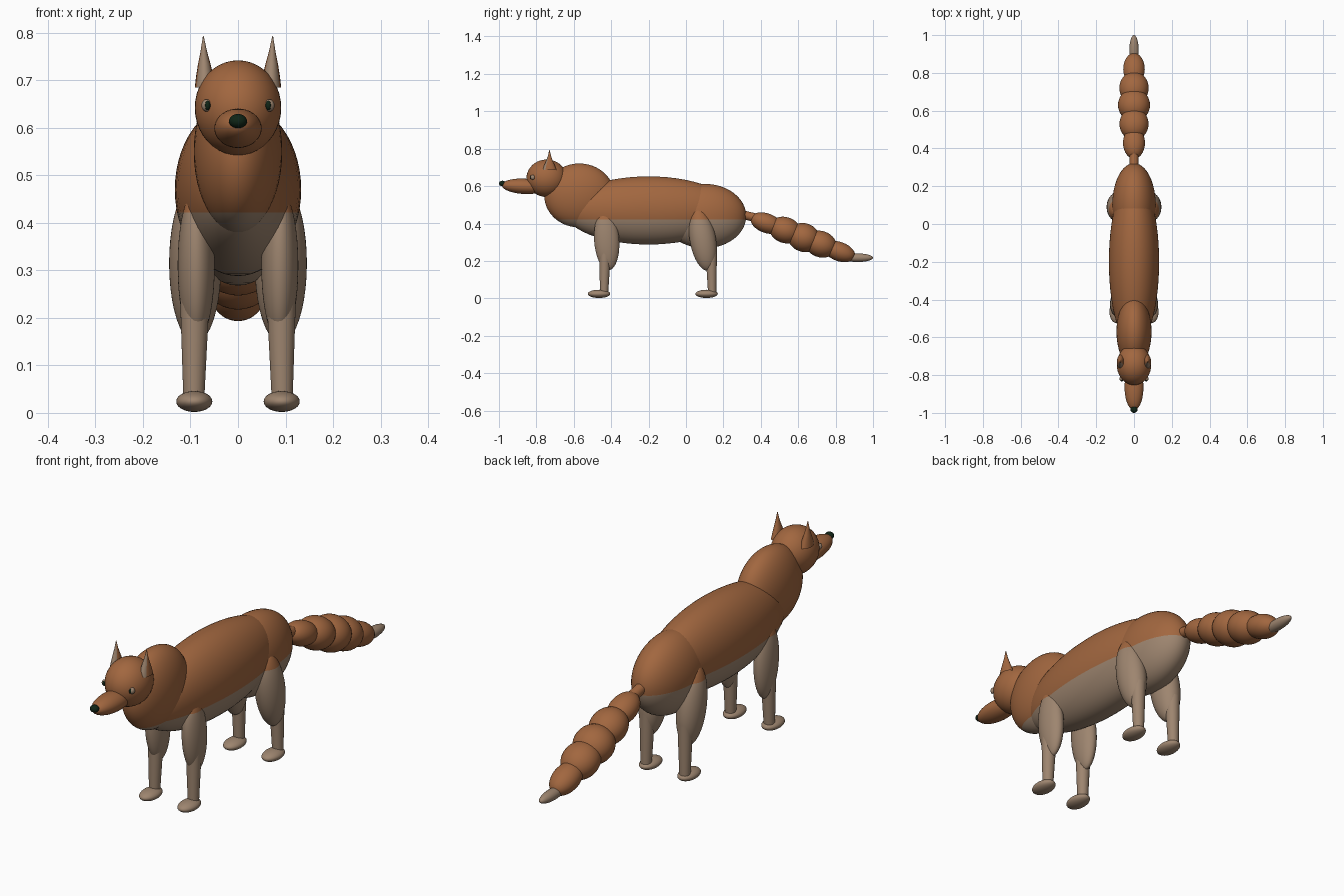
import bpy, bmesh
from math import radians
from mathutils import Matrix, Vector

cube = bpy.data.objects.get("Cube")
if cube:
    bpy.data.objects.remove(cube, do_unlink=True)

BELLY_LINE = 0.422


def material(name, rgb):
    m = bpy.data.materials.new(name)
    m.use_nodes = True
    m.diffuse_color = (*rgb, 1)
    bsdf = next(n for n in m.node_tree.nodes if n.type == 'BSDF_PRINCIPLED')
    bsdf.inputs["Base Color"].default_value = (*rgb, 1)
    bsdf.inputs["Roughness"].default_value = 0.8
    return m


BROWN = material("russet_fur", (0.36, 0.135, 0.05))
TAN = material("pale_fur", (0.34, 0.235, 0.16))
BLACK = material("dark_nose", (0.005, 0.018, 0.008))


def finish(name, bm, mats):
    for f in bm.faces:
        f.smooth = True
    mesh = bpy.data.meshes.new(name)
    bm.to_mesh(mesh)
    bm.free()
    for m in mats:
        mesh.materials.append(m)
    obj = bpy.data.objects.new(name, mesh)
    bpy.context.collection.objects.link(obj)
    return obj


def split_belly(bm):
    """Cut along the belly line and mark everything below it as pale fur."""
    geom = bm.verts[:] + bm.edges[:] + bm.faces[:]
    bmesh.ops.bisect_plane(bm, geom=geom, plane_co=(0, 0, BELLY_LINE), plane_no=(0, 0, 1))
    for f in bm.faces:
        f.material_index = int(f.calc_center_median().z < BELLY_LINE)


def ellipsoid(name, loc, semi, tilt=0, mat=BROWN, belly=False, segs=40):
    """Ellipsoid with its half sizes, tilted in the side plane."""
    bm = bmesh.new()
    bmesh.ops.create_uvsphere(bm, u_segments=segs, v_segments=segs // 2, radius=1)
    bm.transform(Matrix.Translation(loc) @ Matrix.Rotation(radians(tilt), 4, 'X')
                 @ Matrix.Diagonal((*semi, 1)))
    if belly:
        split_belly(bm)
    return finish(name, bm, [BROWN, TAN] if belly else [mat])


def tapered(name, bottom, top, r1, r2, mat):
    """Round limb between two points."""
    a, b = Vector(bottom), Vector(top)
    bm = bmesh.new()
    bmesh.ops.create_cone(bm, segments=24, radius1=r1, radius2=r2, depth=(b - a).length)
    turn = (b - a).to_track_quat('Z', 'Y').to_matrix().to_4x4()
    bm.transform(Matrix.Translation((a + b) / 2) @ turn)
    return finish(name, bm, [mat])


def ear(name, side):
    """Flared ear lofted from elliptical rings, pale on its front."""
    bm = bmesh.new()
    rings = [(0.685, 0.07, 0.021, 0.038), (0.71, 0.07, 0.018, 0.029),
             (0.735, 0.071, 0.013, 0.018), (0.76, 0.072, 0.007, 0.009),
             (0.793, 0.073, 0.0008, 0.001)]
    previous = None
    for z, x, rx, ry in rings:
        ring = bmesh.ops.create_circle(bm, segments=20, radius=1)["verts"]
        for v in ring:
            v.co = (side * x + v.co.x * rx, -0.73 + v.co.y * ry, z)
        if previous:
            for i in range(len(ring)):
                j = (i + 1) % len(ring)
                bm.faces.new((previous[i], previous[j], ring[j], ring[i]))
        previous = ring
    bm.faces.new(previous)
    bmesh.ops.recalc_face_normals(bm, faces=bm.faces)
    for f in bm.faces:
        f.material_index = int(f.normal.y < -0.45)
    finish(name, bm, [BROWN, TAN])


# Trunk, neck and head
ellipsoid("body", (0, -0.2, 0.47), (0.133, 0.45, 0.182), belly=True, segs=56)
ellipsoid("rump", (0, 0.1, 0.44), (0.115, 0.222, 0.172), belly=True, segs=48)
ellipsoid("chest", (0, -0.57, 0.55), (0.093, 0.188, 0.171), belly=True, segs=48)
ellipsoid("head", (0, -0.745, 0.642), (0.091, 0.108, 0.1))
ellipsoid("snout", (0, -0.865, 0.599), (0.05, 0.12, 0.041), tilt=-3)
ellipsoid("nose", (0, -0.982, 0.614), (0.019, 0.018, 0.015), mat=BLACK, segs=24)

for side, label in ((1, "left"), (-1, "right")):
    # Face details
    ear(f"{label}_ear", side)
    ellipsoid(f"{label}_eye", (side * 0.066, -0.819, 0.647), (0.011, 0.012, 0.013), mat=TAN, segs=20)
    ellipsoid(f"{label}_pupil", (side * 0.064, -0.827, 0.647), (0.006, 0.007, 0.01), mat=BLACK, segs=16)

    # Front leg
    ellipsoid(f"{label}_front_upper_leg", (side * 0.088, -0.424, 0.31), (0.039, 0.067, 0.16),
              tilt=4, belly=True)
    tapered(f"{label}_front_lower_leg", (side * 0.093, -0.438, 0.025), (side * 0.091, -0.433, 0.24),
            0.022, 0.031, TAN)
    ellipsoid(f"{label}_front_paw", (side * 0.092, -0.465, 0.024), (0.038, 0.06, 0.022), mat=TAN)

    # Hind leg
    ellipsoid(f"{label}_thigh", (side * 0.09, 0.09, 0.315), (0.055, 0.07, 0.17), tilt=10, belly=True)
    tapered(f"{label}_hind_lower_leg", (side * 0.093, 0.14, 0.025), (side * 0.091, 0.135, 0.25),
            0.022, 0.031, TAN)
    ellipsoid(f"{label}_hind_paw", (side * 0.092, 0.11, 0.024), (0.038, 0.06, 0.022), mat=TAN)

# Tail of overlapping tufts
tapered("tail_root", (0, 0.29, 0.45), (0, 0.4, 0.425), 0.023, 0.023, BROWN)
tufts = [(0.43, 0.402, 0.058), (0.53, 0.365, 0.077), (0.63, 0.325, 0.085),
         (0.72, 0.29, 0.078), (0.82, 0.25, 0.057)]
for i, (y, z, r) in enumerate(tufts):
    ellipsoid(f"tail_tuft_{i + 1}", (0, y, z), (r, 0.088, r * 0.9), tilt=-20, segs=32)
ellipsoid("tail_tip", (0, 0.918, 0.217), (0.025, 0.082, 0.023), mat=TAN, segs=24)
